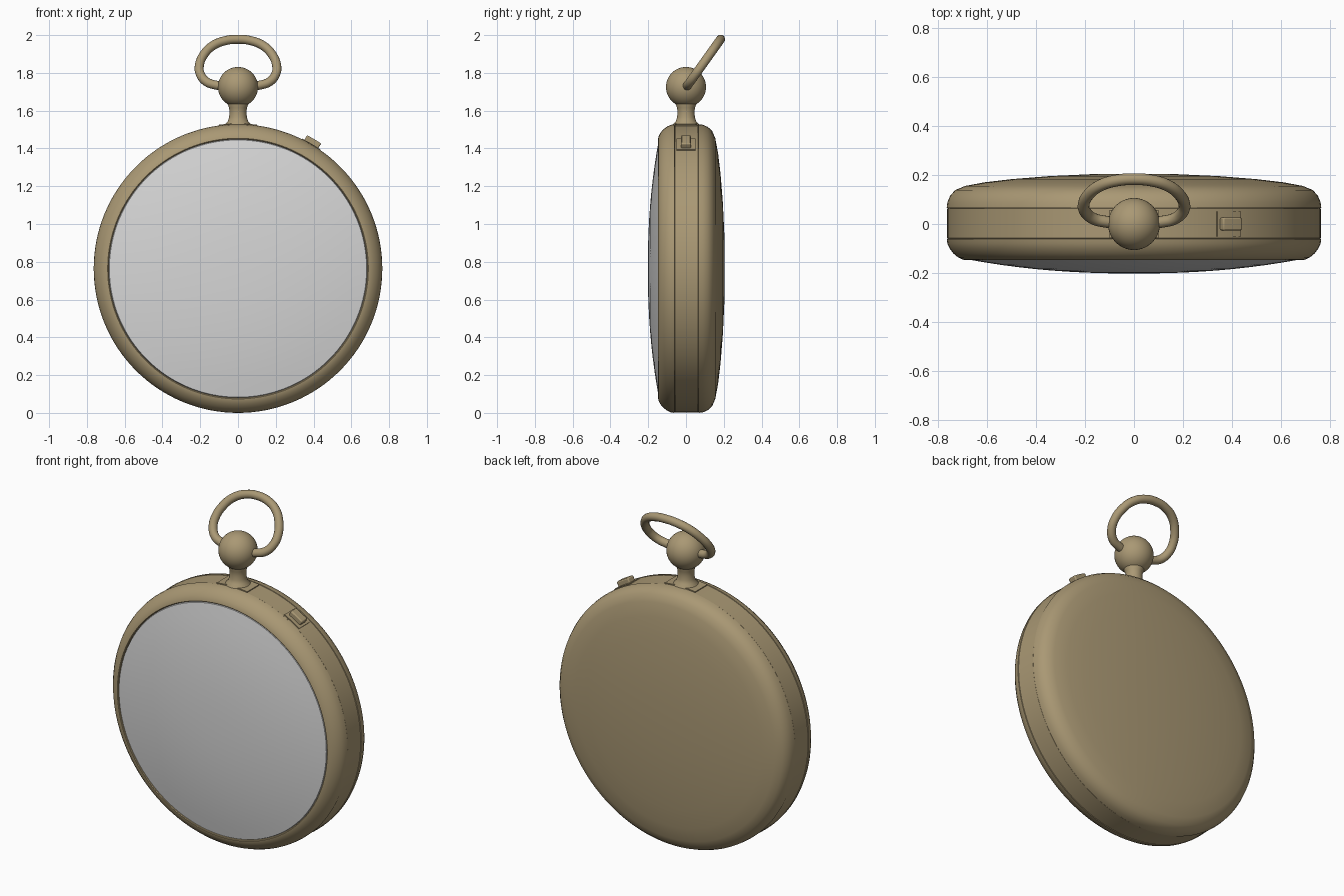
import bpy, bmesh, math
from mathutils import Vector, Matrix

if "Cube" in bpy.data.objects:
    bpy.data.objects.remove(bpy.data.objects["Cube"])

CZ = 0.764   # height of the case centre
R = 0.764    # case radius


def material(name, rgb):
    m = bpy.data.materials.new(name)
    m.diffuse_color = (*rgb, 1)
    m.use_nodes = True
    m.node_tree.nodes["Principled BSDF"].inputs["Base Color"].default_value = m.diffuse_color
    return m


brass = material("antique brass", (0.40, 0.315, 0.175))
crystal = material("pale crystal", (0.68, 0.68, 0.68))


def finish(name, bm, mat, angle=35):
    bmesh.ops.recalc_face_normals(bm, faces=bm.faces)
    me = bpy.data.meshes.new(name)
    bm.to_mesh(me)
    bm.free()
    ob = bpy.data.objects.new(name, me)
    bpy.context.collection.objects.link(ob)
    me.materials.append(mat)
    bpy.ops.object.select_all(action='DESELECT')
    ob.select_set(True)
    bpy.context.view_layer.objects.active = ob
    bpy.ops.object.shade_smooth_by_angle(angle=math.radians(angle))
    return ob


def lathe(name, profile, mat, axis, n=128):
    """Revolve (radius, height) points about the case's Y axis or the vertical Z axis."""
    bm = bmesh.new()
    if axis == 'Y':
        pts = [Vector((r, h, CZ)) for r, h in profile]
        cent, ax = (0, 0, CZ), (0, 1, 0)
    else:
        pts = [Vector((r, 0, h)) for r, h in profile]
        cent, ax = (0, 0, 0), (0, 0, 1)
    vs = [bm.verts.new(p) for p in pts]
    es = [bm.edges.new(e) for e in zip(vs, vs[1:])]
    bmesh.ops.spin(bm, geom=vs + es, cent=cent, axis=ax, angle=math.tau, steps=n)
    bmesh.ops.remove_doubles(bm, verts=bm.verts, dist=1e-5)
    bmesh.ops.dissolve_degenerate(bm, edges=bm.edges, dist=1e-6)
    ob = finish(name, bm, mat)
    return ob


# case: middle band with fine seams, front bezel, domed back, crystal
lathe("case_band", [(R - .008, -.06), (R - .002, -.058), (R - .002, .063), (R - .008, .065)], brass, 'Y')
lathe("front_bezel", [(R - .008, -.059), (R, -.061), (.761, -.08), (.752, -.1), (.737, -.12),
                      (.718, -.136), (.7, -.145), (.69, -.147), (.686, -.144), (.684, -.136)], brass, 'Y')
lathe("back_cover", [(R - .008, .064), (R, .066), (.761, .09), (.75, .115), (.73, .138), (.69, .155),
                     (.61, .17), (.5, .183), (.35, .195), (.18, .203), (0, .205)], brass, 'Y')
dome = [(.684, -.136)] + [(.681 * k / 10, -.202 + .058 * (k / 10) ** 2.2) for k in range(10, -1, -1)]
lathe("crystal", dome, crystal, 'Y')


def arc_block(name, a0, a1, r0, r1, half_y, bevel, n=8):
    """Block curved along the case rim; angles in degrees from the top."""
    bm = bmesh.new()
    bmesh.ops.create_grid(bm, x_segments=n, y_segments=1, size=1)
    ext = bmesh.ops.extrude_face_region(bm, geom=bm.faces[:], use_keep_orig=True)
    top = {v for v in ext["geom"] if isinstance(v, bmesh.types.BMVert)}
    for v in bm.verts:
        a = math.radians(a0 + (a1 - a0) * (v.co.x + 1) / 2)
        r = r1 if v in top else r0
        v.co = Vector((r * math.sin(a), v.co.y * half_y, CZ + r * math.cos(a)))
    ob = finish(name, bm, brass)
    if bevel:
        m = ob.modifiers.new("soft_edges", 'BEVEL')
        m.width, m.segments, m.limit_method = bevel, 2, 'ANGLE'
    return ob


# mounting plate under the neck, and the side push piece on its pad
arc_block("neck_plate", -7.5, 7.5, .755, .768, .057, 0)
arc_block("push_pad", 26.3, 34.7, .755, .767, .05, 0)
arc_block("push_button", 27.3, 33.7, .755, .795, .026, .006)

# flared neck and crown ball
lathe("neck", [(.07, 1.522), (.066, 1.532), (.053, 1.545), (.047, 1.565), (.045, 1.59),
               (.047, 1.615), (.055, 1.635), (.055, 1.66)], brass, 'Z', 48)
ball = [(.106 * math.sin(math.pi * k / 24), 1.725 - .106 * math.cos(math.pi * k / 24)) for k in range(25)]
lathe("crown_ball", ball, brass, 'Z', 48)

# bow: half outline mirrored, leaning backwards from the ball
half = [(.07, 1.728), (.115, 1.735), (.165, 1.752), (.198, 1.79), (.205, 1.835),
        (.182, 1.895), (.135, 1.943), (.07, 1.97)]
outline = [(-x, z) for x, z in half] + [(0, 1.978)] + half[::-1]
cu = bpy.data.curves.new("bow", 'CURVE')
cu.dimensions = '3D'
cu.bevel_depth, cu.bevel_resolution, cu.resolution_u = .024, 5, 8
cu.use_fill_caps = True
sp = cu.splines.new('BEZIER')
sp.bezier_points.add(len(outline) - 1)
for p, (x, z) in zip(sp.bezier_points, outline):
    p.co = (x, (z - 1.722) * .715, z)
    p.handle_left_type = p.handle_right_type = 'AUTO'
bow = bpy.data.objects.new("bow", cu)
bpy.context.collection.objects.link(bow)
cu.materials.append(brass)
